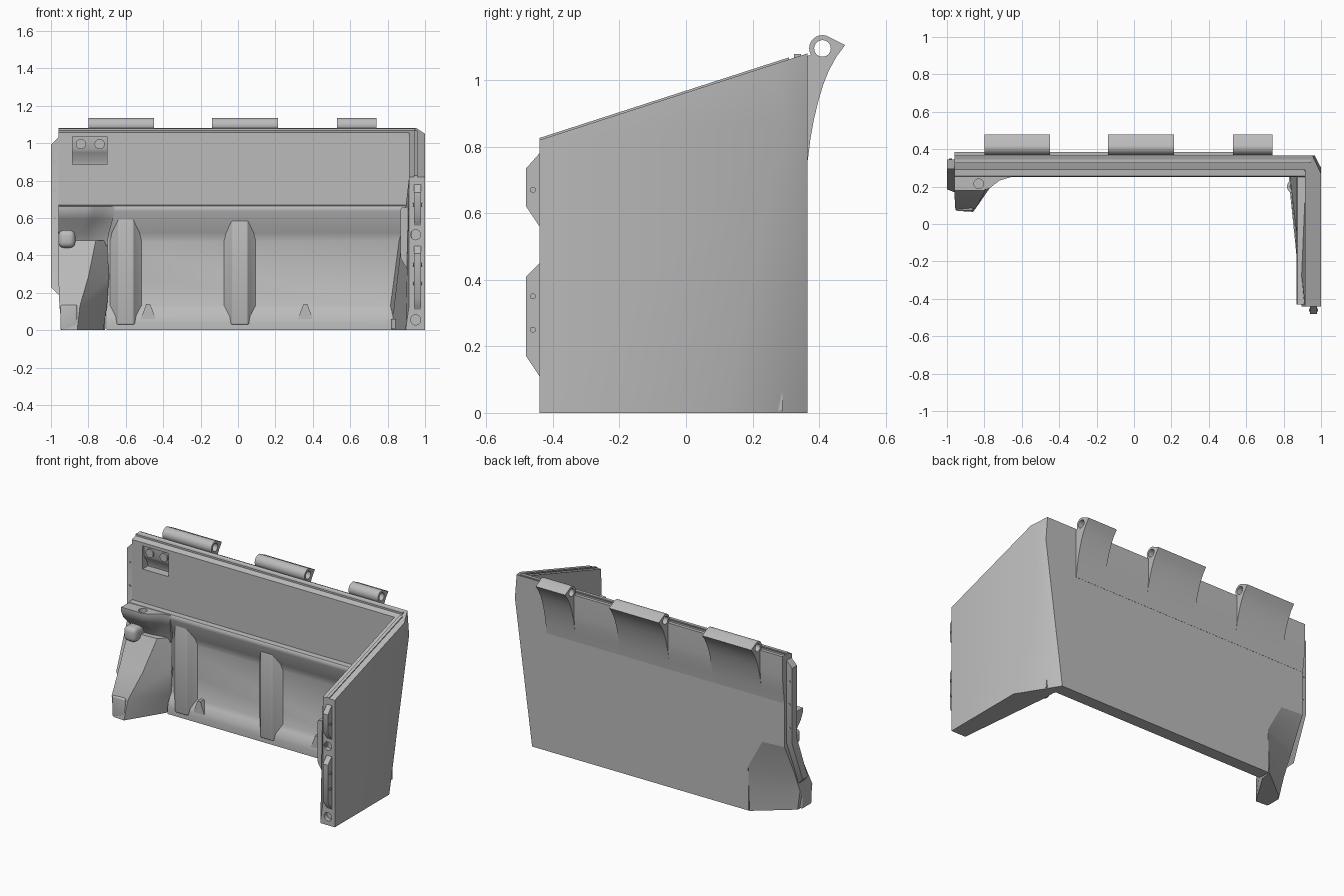
import bpy, bmesh, math
from mathutils import Vector

old = bpy.data.objects.get("Cube")
if old:
    bpy.data.objects.remove(old)

grey = bpy.data.materials.new("plain grey")
grey.use_nodes = True
GREY = (0.5, 0.5, 0.5, 1)
grey.diffuse_color = GREY
grey.node_tree.nodes["Principled BSDF"].inputs["Base Color"].default_value = GREY


def finish(name, bm):
    bmesh.ops.recalc_face_normals(bm, faces=bm.faces)
    mesh = bpy.data.meshes.new(name)
    bm.to_mesh(mesh)
    bm.free()
    ob = bpy.data.objects.new(name, mesh)
    bpy.context.collection.objects.link(ob)
    mesh.materials.append(grey)
    return ob


def loft(name, rings, planes=()):
    """Skin closed rings of points, cap both ends, then trim by planes."""
    bm = bmesh.new()
    rows = [[bm.verts.new(p) for p in ring] for ring in rings]
    n = len(rows[0])
    for a, b in zip(rows, rows[1:]):
        for i in range(n):
            j = (i + 1) % n
            bm.faces.new((a[i], a[j], b[j], b[i]))
    bm.faces.new(rows[0])
    bm.faces.new(rows[-1])
    for co, no in planes:
        bmesh.ops.bisect_plane(bm, geom=bm.verts[:] + bm.edges[:] + bm.faces[:],
                               plane_co=co, plane_no=no, clear_outer=True)
        bmesh.ops.holes_fill(bm, edges=[e for e in bm.edges if e.is_boundary])
    return finish(name, bm)


def prism(name, axis, pts, lo, hi, planes=()):
    """Extrude a 2D profile along an axis."""
    place = {"x": lambda p, t: (t, p[0], p[1]),
             "y": lambda p, t: (p[0], t, p[1]),
             "z": lambda p, t: (p[0], p[1], t)}[axis]
    return loft(name, [[place(p, t) for p in pts] for t in (lo, hi)], planes)


def box(name, x, y, z):
    return prism(name, "z", [(x[0], y[0]), (x[1], y[0]), (x[1], y[1]), (x[0], y[1])], *z)


def rod(name, axis, centre, r, lo, hi, sides=24):
    ring = [(centre[0] + r * math.cos(math.tau * i / sides),
             centre[1] + r * math.sin(math.tau * i / sides)) for i in range(sides)]
    return prism(name, axis, ring, lo, hi)


def select(ob):
    bpy.ops.object.select_all(action="DESELECT")
    ob.select_set(True)
    bpy.context.view_layer.objects.active = ob


def cut(ob, cutter):
    select(ob)
    mod = ob.modifiers.new("cut", "BOOLEAN")
    mod.object = cutter
    mod.operation = "DIFFERENCE"
    mod.solver = "EXACT"
    bpy.ops.object.modifier_apply(modifier=mod.name)
    bpy.data.objects.remove(cutter)


def soften(ob, width):
    select(ob)
    mod = ob.modifiers.new("soft", "BEVEL")
    mod.width = width
    mod.segments = 4
    mod.limit_method = "ANGLE"
    bpy.ops.object.modifier_apply(modifier=mod.name)


# Outer body, trimmed by the sloped top and the tapering corner facets
FRONT, BACK, LEFT = -0.44, 0.365, -0.96
side = [(FRONT, 0), (BACK, 0), (BACK, 1.08), (FRONT, 0.82)]
corner, corner_n = Vector((1, 0.115, 0)), Vector((0.2175, 0.1357, -0.0289)).normalized()
upper, upper_n = Vector((1, 0.27, 1.045)), Vector((0.0177, 0.0079, 0.0014)).normalized()
shell = prism("wall_shell", "x", side, LEFT, 1, [(corner, corner_n), (upper, upper_n)])

# Hollow: flat upper panel, ledge, and the deep lower bay
bay = [(-2, -1), (0.285, -1), (0.285, 0.04), (0.292, 0.075), (0.31, 0.105), (0.325, 0.13),
       (0.325, 0.48), (0.315, 0.52), (0.25, 0.635), (0.25, 0.655), (0.256, 0.665),
       (0.29, 0.668), (0.29, 2), (-2, 2)]
cut(shell, prism("hollow", "x", bay, -2, 0.915,
                 [(corner - corner_n * 0.06, corner_n)]))

# Rear lower left corner is cut away to make room for the foot
cut(shell, prism("notch", "y", [(-1.2, -0.1), (-0.705, -0.1), (-0.70, 0.285),
                                (-0.80, 0.47), (-1.2, 0.49)], 0.1, 0.6))

# Latch recess in the upper panel
cut(shell, prism("recess", "x", [(0.2, 0.885), (0.345, 0.885), (0.342, 0.905), (0.315, 0.95),
                                 (0.306, 0.965), (0.306, 1.035), (0.2, 1.035)], -0.885, -0.70))
for x in (-0.84, -0.74):
    rod("latch_bolt", "y", (x, 0.995), 0.027, 0.296, 0.32)

# Holes in the front edge of the side wall
for z in (0.055, 0.51):
    cut(shell, rod("hole", "y", (0.95, z), 0.027, -0.5, -0.41))

# Raised beads on the sloped top
slope = 0.26 / 0.805


def top(y):
    return 0.82 + (y - FRONT) * slope


prism("side_seal", "x", [(FRONT, top(FRONT) - 0.02), (0.31, top(0.31) - 0.02),
                         (0.31, top(0.31) + 0.006), (FRONT, top(FRONT) + 0.006)], 0.94, 0.96)
box("back_seal", (LEFT, 0.945), (0.325, 0.345), (1.04, 1.078))

# Ledge along the inside of the side wall
ledge = prism("side_ledge", "y", [(0.93, 0.28), (0.915, 0.31), (0.872, 0.38), (0.868, 0.40),
                                  (0.868, 0.645), (0.875, 0.655), (0.93, 0.66)], -0.43, 0.27)

# Hinge knuckles with swept tails, and the slight flare between them
ARC = [(0.478, 1.105), (0.452, 1.07), (0.43, 1.03), (0.412, 0.985), (0.397, 0.935),
       (0.384, 0.88), (0.374, 0.825), (0.366, 0.76)]
PIN = (0.41, 1.095)
knuckle = [(PIN[0] + 0.04 * math.cos(math.radians(a)), PIN[1] + 0.04 * math.sin(math.radians(a)))
           for a in range(210, 60, -15)]
for lo, hi in ((-0.80, -0.45), (-0.14, 0.215), (0.53, 0.74)):
    hinge = prism("hinge", "x", ARC + [(0.355, 0.76), (0.355, 1.07)] + knuckle, lo, hi)
    cut(hinge, rod("pin_hole", "x", PIN, 0.025, lo - 0.1, hi + 0.1))
prism("back_flare", "x", [(0.36, 0.76), (0.366, 0.76), (0.374, 0.825), (0.382, 0.88),
                          (0.386, 0.94), (0.386, 1.07), (0.36, 1.07)], LEFT, 0.74)

# Foot pillar: front left, front right, web inside, web outside, back left
sections = [
    (0, (-0.94, 0.07), (-0.86, 0.065), (-0.72, 0.29), (-0.71, 0.365), (-0.93, 0.19)),
    (0.13, (-0.955, 0.075), (-0.845, 0.085), (-0.70, 0.30), (-0.705, 0.365), (-0.955, 0.20)),
    (0.285, (-0.96, 0.16), (-0.80, 0.17), (-0.69, 0.31), (-0.70, 0.365), (-0.96, 0.27)),
    (0.48, (-0.96, 0.25), (-0.76, 0.26), (-0.70, 0.325), (-0.80, 0.365), (-0.96, 0.365))]
loft("foot_pillar", [[(x, y, z) for x, y in pts] for z, *pts in sections])
soften(box("foot_block", (-0.95, -0.86), (0.07, 0.17), (0, 0.135)), 0.01)

# Bulged shelf end over the foot
shelf = [(0.45, 0.30, 0.315, -0.76), (0.52, 0.27, 0.30, -0.75), (0.59, 0.20, 0.265, -0.73),
         (0.635, 0.178, 0.25, -0.72), (0.662, 0.178, 0.25, -0.72)]
bulge = loft("shelf_end", [[(LEFT, f, z), (x - 0.09, f, z), (x - 0.05, f + (b - f) * 0.2, z),
                            (x, f + (b - f) * 0.75, z), (x + 0.06, b, z),
                            (x + 0.06, 0.34, z), (LEFT, 0.34, z)] for z, f, b, x in shelf])
cut(bulge, rod("screw_hole", "z", (-0.83, 0.215), 0.026, 0.63, 0.8))
soften(box("shelf_hook", (LEFT, -0.87), (0.19, 0.32), (0.44, 0.535)), 0.03)

# Soft upright ribs in the bay
for x, h in ((0.01, 0.585), (-0.60, 0.61)):
    rib = prism("bay_rib", "z", [(x - 0.10, 0.335), (x - 0.08, 0.322), (x - 0.04, 0.275),
                                 (x + 0.04, 0.275), (x + 0.08, 0.322), (x + 0.10, 0.335)], 0.03, h)
    soften(rib, 0.015)

# Small clips on the bay floor
for x in (-0.48, 0.36):
    prism("floor_clip", "y", [(x - 0.04, 0.06), (x + 0.04, 0.06), (x + 0.01, 0.14),
                              (x - 0.01, 0.14)], 0.287, 0.33)

# Mounting boss in the inner corner
boss = rod("corner_boss", "z", (0.855, 0.20), 0.037, 0.005, 0.06)
cut(boss, rod("boss_hole", "z", (0.855, 0.20), 0.02, -0.1, 0.2))
box("boss_arm", (0.83, 0.90), (0.225, 0.29), (0.005, 0.06))

# Left edge flange, following the back wall and then the foot
prism("edge_flange", "x", [(0.345, 1.03), (0.295, 1.03), (0.295, 0.52), (0.17, 0.19),
                           (0.22, 0.19), (0.345, 0.50)], -1, -0.955,
      [((-1, 0.3, 0.99), (-1, 0, 1)), ((-1, 0.3, 0.23), (-1, 0, -1))])
for z in (0.6, 0.75, 0.9):
    rod("flange_screw", "y", (-0.98, z), 0.008, 0.29, 0.35, 10)

# Tabs and screws on the front edge of the side wall
for lo, a, b, hi in ((0.11, 0.17, 0.41, 0.45), (0.56, 0.62, 0.735, 0.78)):
    prism("edge_tab", "x", [(-0.43, lo), (FRONT, lo), (-0.48, a), (-0.48, b),
                            (FRONT, hi), (-0.43, hi)], 0.942, 0.978)
for z in (0.25, 0.35, 0.67):
    rod("tab_screw", "x", (-0.46, z), 0.009, 0.935, 0.985, 10)

# Smooth the curves, keep the edges sharp
bpy.ops.object.select_all(action="DESELECT")
for ob in bpy.context.scene.objects:
    if ob.type == "MESH":
        ob.select_set(True)
        bpy.context.view_layer.objects.active = ob
bpy.ops.object.shade_smooth_by_angle(angle=math.radians(35))
